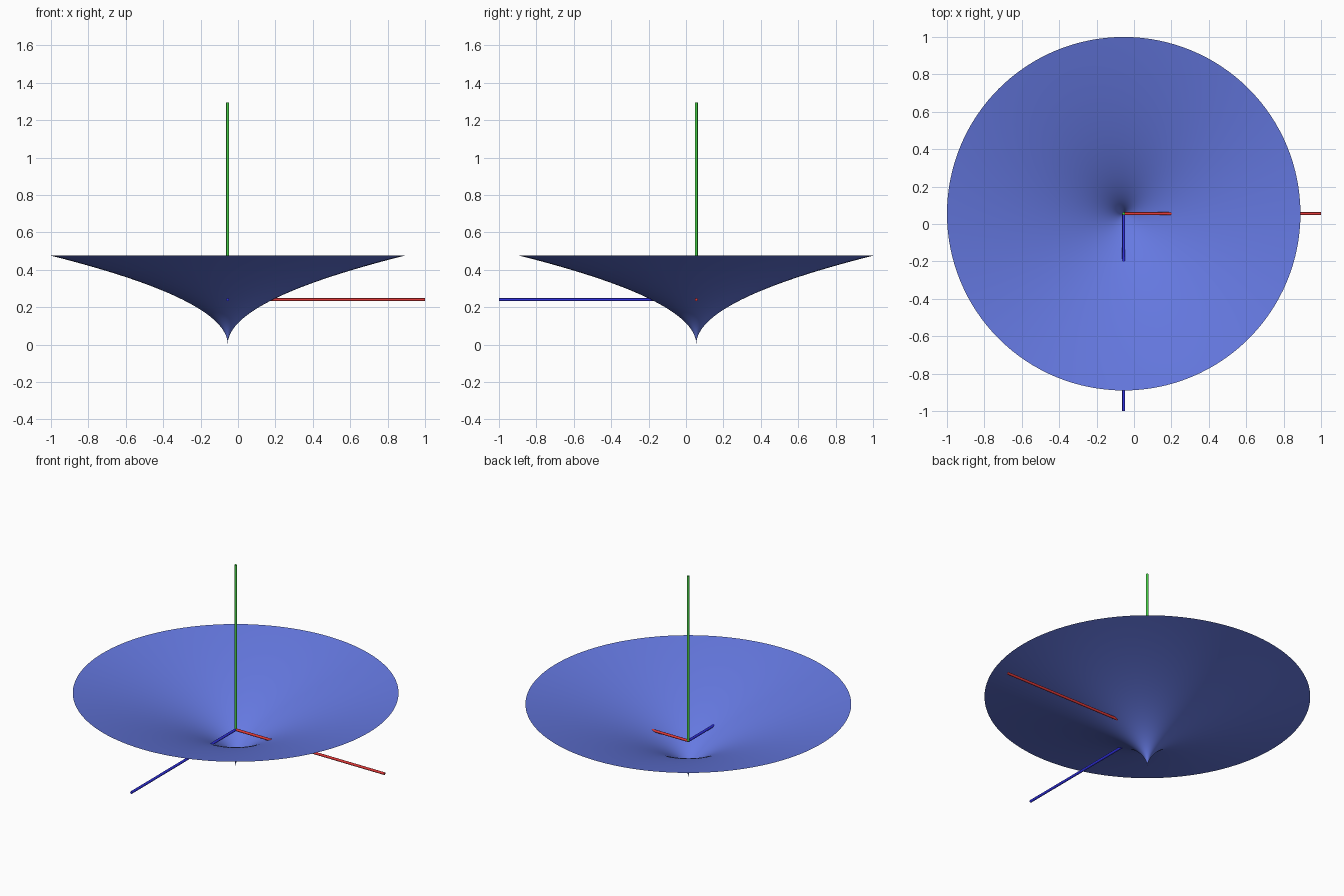
import bpy, bmesh, math
from mathutils import Matrix, Vector

if "Cube" in bpy.data.objects:
    bpy.data.objects.remove(bpy.data.objects["Cube"])

CENTRE = Vector((-0.055, 0.055, 0.0))
RIM_R, RIM_Z = 0.945, 0.475
AXIS_LEN, AXIS_R, AXIS_Z = 1.055, 0.008, 0.24


def finish(name, bm, colour, location):
    mesh = bpy.data.meshes.new(name)
    bm.to_mesh(mesh)
    bm.free()
    mat = bpy.data.materials.new(name + "_colour")
    mat.diffuse_color = (*colour, 1)
    mat.use_nodes = True
    mat.node_tree.nodes["Principled BSDF"].inputs["Base Color"].default_value = mat.diffuse_color
    mesh.materials.append(mat)
    obj = bpy.data.objects.new(name, mesh)
    obj.location = location
    bpy.context.collection.objects.link(obj)
    return obj


# Funnel: open sheet of revolution whose height follows the square root of radius
SEG, RINGS = 128, 48
bm = bmesh.new()
tip = bm.verts.new((0, 0, 0))
prev = None
for i in range(1, RINGS + 1):
    t = i / RINGS
    r, z = RIM_R * t * t, RIM_Z * t
    ring = [bm.verts.new((r * math.cos(a), r * math.sin(a), z))
            for a in (2 * math.pi * k / SEG for k in range(SEG))]
    for k in range(SEG):
        n = (k + 1) % SEG
        if prev:
            bm.faces.new((prev[k], ring[k], ring[n], prev[n]))
        else:
            bm.faces.new((tip, ring[k], ring[n]))
    prev = ring
for f in bm.faces:
    f.smooth = True
finish("funnel_surface", bm, (0.13, 0.19, 0.75), CENTRE)


# Axis rods: thin cylinders starting at a shared origin on the funnel's centre line
def axis_rod(name, direction, colour):
    bm = bmesh.new()
    rot = Vector((0, 0, 1)).rotation_difference(Vector(direction)).to_matrix().to_4x4()
    bmesh.ops.create_cone(bm, cap_ends=True, segments=12, radius1=AXIS_R, radius2=AXIS_R,
                          depth=AXIS_LEN,
                          matrix=rot @ Matrix.Translation((0, 0, AXIS_LEN / 2)))
    for f in bm.faces:
        f.smooth = len(f.verts) == 4
    for e in bm.edges:
        e.smooth = all(len(f.verts) == 4 for f in e.link_faces)
    finish(name, bm, colour, CENTRE + Vector((0, 0, AXIS_Z)))


axis_rod("red_axis", (1, 0, 0), (0.75, 0.04, 0.04))
axis_rod("green_axis", (0, 0, 1), (0.06, 0.6, 0.06))
axis_rod("blue_axis", (0, -1, 0), (0.03, 0.03, 0.75))
